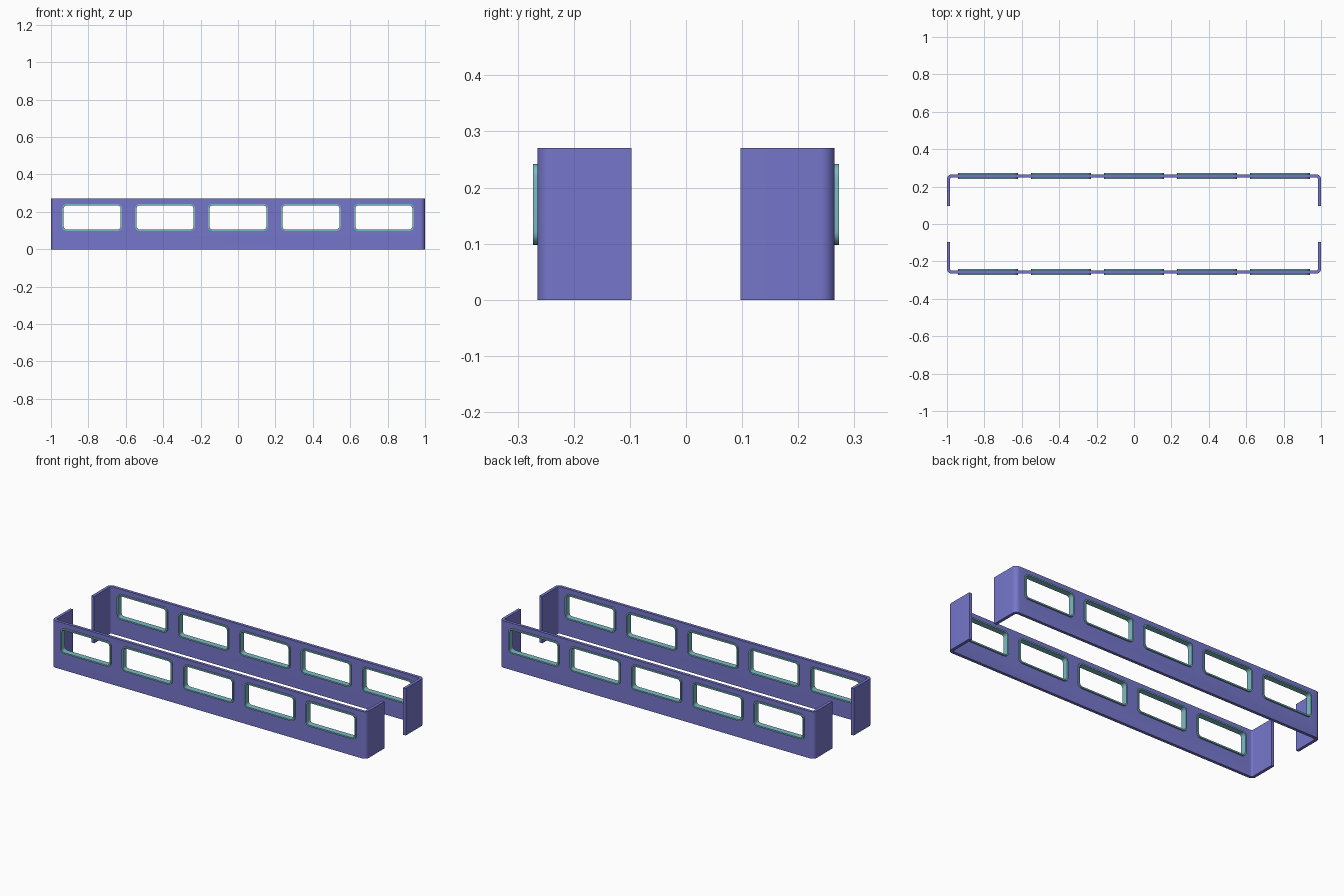
import bpy, bmesh, math

if "Cube" in bpy.data.objects:
    bpy.data.objects.remove(bpy.data.objects["Cube"])

HEIGHT, THICK = 0.27, 0.017
Y_OUT, Y_END, RADIUS = 0.265, 0.097, 0.026
WINDOW_X = [-0.78, -0.39, 0.0, 0.39, 0.78]
WINDOW_Z, WIN_W, WIN_H, WIN_R, RIM = 0.17, 0.32, 0.144, 0.024, 0.008
Y_MID = Y_OUT - THICK / 2
FRAME_DEPTH = 0.033


def material(name, color):
    m = bpy.data.materials.new(name)
    m.diffuse_color = color
    m.use_nodes = True
    m.node_tree.nodes["Principled BSDF"].inputs["Base Color"].default_value = m.diffuse_color
    return m


def arc(cx, cy, r, a0, a1, n=8):
    return [(cx + r * math.cos(math.radians(a0 + (a1 - a0) * i / n)),
             cy + r * math.sin(math.radians(a0 + (a1 - a0) * i / n))) for i in range(n + 1)]


def rounded_rect(w, h, r, n=6):
    pts = []
    for sx, sy, a in ((1, 1, 0), (-1, 1, 90), (-1, -1, 180), (1, -1, 270)):
        pts += arc(sx * (w / 2 - r), sy * (h / 2 - r), r, a, a + 90, n)
    return pts


def finish(bm, name, mat=None):
    bmesh.ops.recalc_face_normals(bm, faces=bm.faces)
    me = bpy.data.meshes.new(name)
    bm.to_mesh(me)
    bm.free()
    ob = bpy.data.objects.new(name, me)
    bpy.context.collection.objects.link(ob)
    if mat:
        me.materials.append(mat)
    return ob


def smooth(ob):
    bpy.ops.object.select_all(action='DESELECT')
    ob.select_set(True)
    bpy.context.view_layer.objects.active = ob
    bpy.ops.object.shade_smooth_by_angle(angle=math.radians(30))


def extrude_face(bm, verts, vec):
    face = bm.faces.new(verts)
    ext = bmesh.ops.extrude_face_region(bm, geom=[face])
    bmesh.ops.translate(bm, vec=vec,
                        verts=[g for g in ext['geom'] if isinstance(g, bmesh.types.BMVert)])


wall_mat = material("wall_blue", (0.18, 0.18, 0.60, 1))
frame_mat = material("frame_teal", (0.20, 0.50, 0.55, 1))

# Wall footprint: C-shaped plan with rounded corners and short end returns
c_x, c_y = 1 - RADIUS, Y_OUT - RADIUS
inner_r = RADIUS - THICK
outer = [(1, -Y_END)] + arc(c_x, -c_y, RADIUS, 0, -90) \
    + arc(-c_x, -c_y, RADIUS, -90, -180) + [(-1, -Y_END)]
inner = [(1 - THICK, -Y_END)] + arc(c_x, -c_y, inner_r, 0, -90) \
    + arc(-c_x, -c_y, inner_r, -90, -180) + [(-1 + THICK, -Y_END)]

# Cutter for the window openings, edges hidden inside the frames
bm = bmesh.new()
for x in WINDOW_X:
    ring = rounded_rect(WIN_W - RIM, WIN_H - RIM, WIN_R - RIM / 2)
    extrude_face(bm, [bm.verts.new((x + u, -0.35, WINDOW_Z + v)) for u, v in ring], (0, 0.7, 0))
cutter = finish(bm, "window_cutter")
cutter.hide_render = True
cutter.hide_viewport = True

# Front and back walls
for side, sy in (("front", 1), ("back", -1)):
    bm = bmesh.new()
    extrude_face(bm, [bm.verts.new((x, sy * y, 0)) for x, y in outer + inner[::-1]],
                 (0, 0, HEIGHT))
    wall = finish(bm, side + "_wall", wall_mat)
    cut = wall.modifiers.new("windows", 'BOOLEAN')
    cut.operation = 'DIFFERENCE'
    cut.solver = 'EXACT'
    cut.object = cutter
    smooth(wall)

# Window frames: rounded rings standing proud of both wall faces
for side, sy in (("front", -1), ("back", 1)):
    for i, wx in enumerate(WINDOW_X):
        bm = bmesh.new()
        loops = []
        for inset, dy in ((0, -1), (0, 1), (RIM, 1), (RIM, -1)):
            ring = rounded_rect(WIN_W - 2 * inset, WIN_H - 2 * inset, WIN_R - inset)
            loops.append([bm.verts.new((wx + u, sy * Y_MID + dy * FRAME_DEPTH / 2, WINDOW_Z + v))
                          for u, v in ring])
        for k in range(4):
            a, b = loops[k], loops[(k + 1) % 4]
            for j in range(len(a)):
                n = (j + 1) % len(a)
                bm.faces.new((a[j], a[n], b[n], b[j]))
        smooth(finish(bm, f"{side}_window_frame_{i + 1}", frame_mat))
